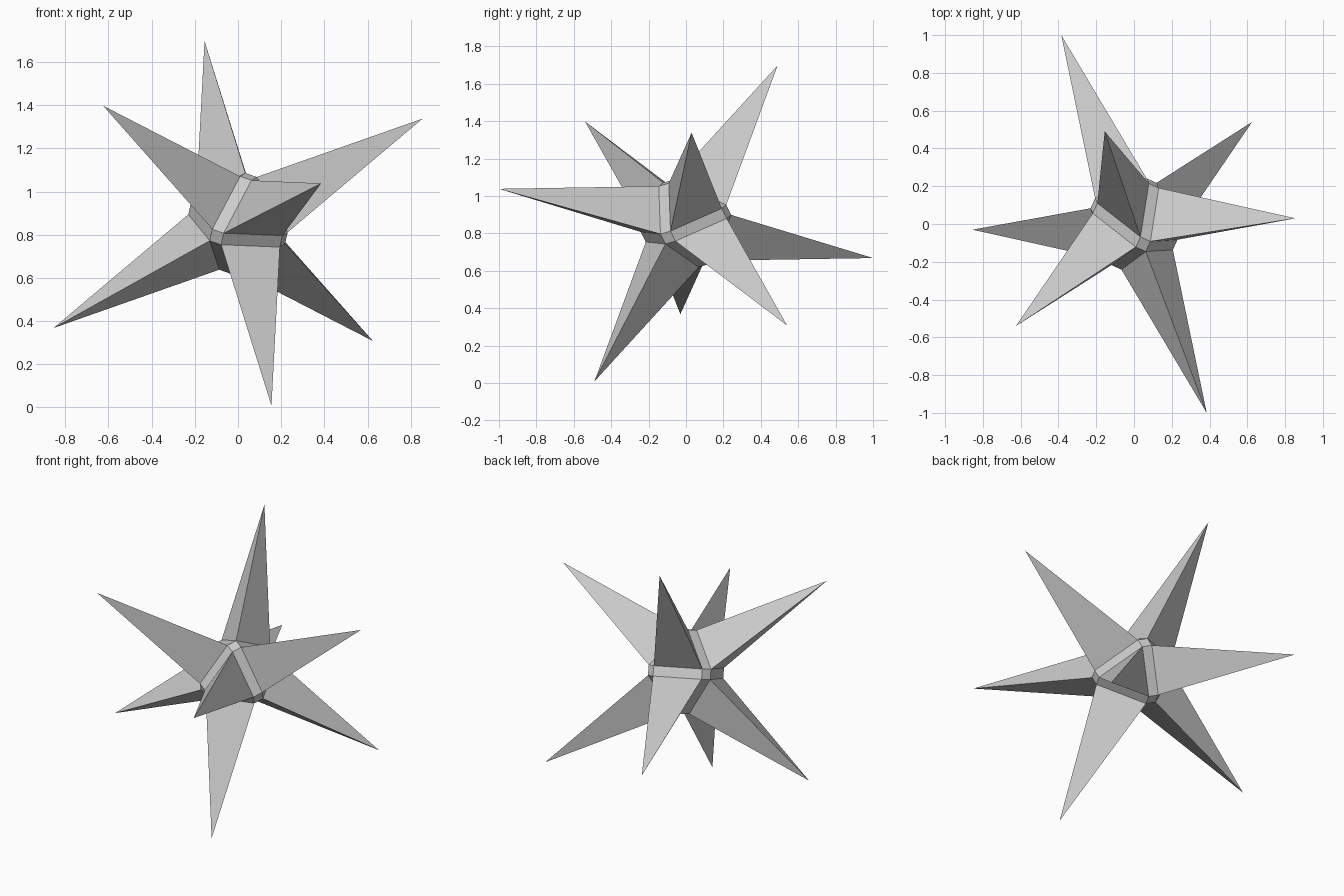
import bpy, bmesh, math
from itertools import product
from mathutils import Matrix, Vector

cube = bpy.data.objects.get("Cube")
if cube:
    bpy.data.objects.remove(cube, do_unlink=True)

grey = bpy.data.materials.new("plain_grey")
grey.use_nodes = True
grey.diffuse_color = (0.6, 0.6, 0.6, 1)
grey.node_tree.nodes["Principled BSDF"].inputs["Base Color"].default_value = grey.diffuse_color

HUB, BEVEL = 0.42, 0.052      # hub distance and half width of the edge strips
CENTRE_Z = 0.853

# Three slanted axes; the spike tips are the corners of the box they span
axis_p = Vector((-0.115, 0.255, -0.515))
axis_q = Vector((0.235, 0.515, 0.15))
axis_r = Vector((-0.505, 0.23, 0.18))
frame = Matrix((axis_p, axis_q, axis_r)).transposed().to_4x4()

# Core: octahedron with cut corners and flattened edges
bm = bmesh.new()
for axis in range(3):
    for signs in product((-1, 1), repeat=3):
        bm.verts.new([s * (HUB if i == axis else BEVEL) for i, s in enumerate(signs)])
bmesh.ops.convex_hull(bm, input=bm.verts[:])
bmesh.ops.dissolve_limit(bm, angle_limit=math.radians(2), verts=bm.verts[:], edges=bm.edges[:])

# Spikes: raise every triangular face to its box corner
triangles = [f for f in bm.faces if len(f.verts) == 3]
tips = bmesh.ops.poke(bm, faces=triangles)["verts"]
for tip in tips:
    tip.co = [math.copysign(1, c) for c in tip.co]

bm.transform(Matrix.Translation((0, 0, CENTRE_Z)) @ frame)
bmesh.ops.recalc_face_normals(bm, faces=bm.faces[:])

mesh = bpy.data.meshes.new("spiked_star")
bm.to_mesh(mesh)
bm.free()
mesh.materials.append(grey)
star = bpy.data.objects.new("spiked_star", mesh)
bpy.context.collection.objects.link(star)
